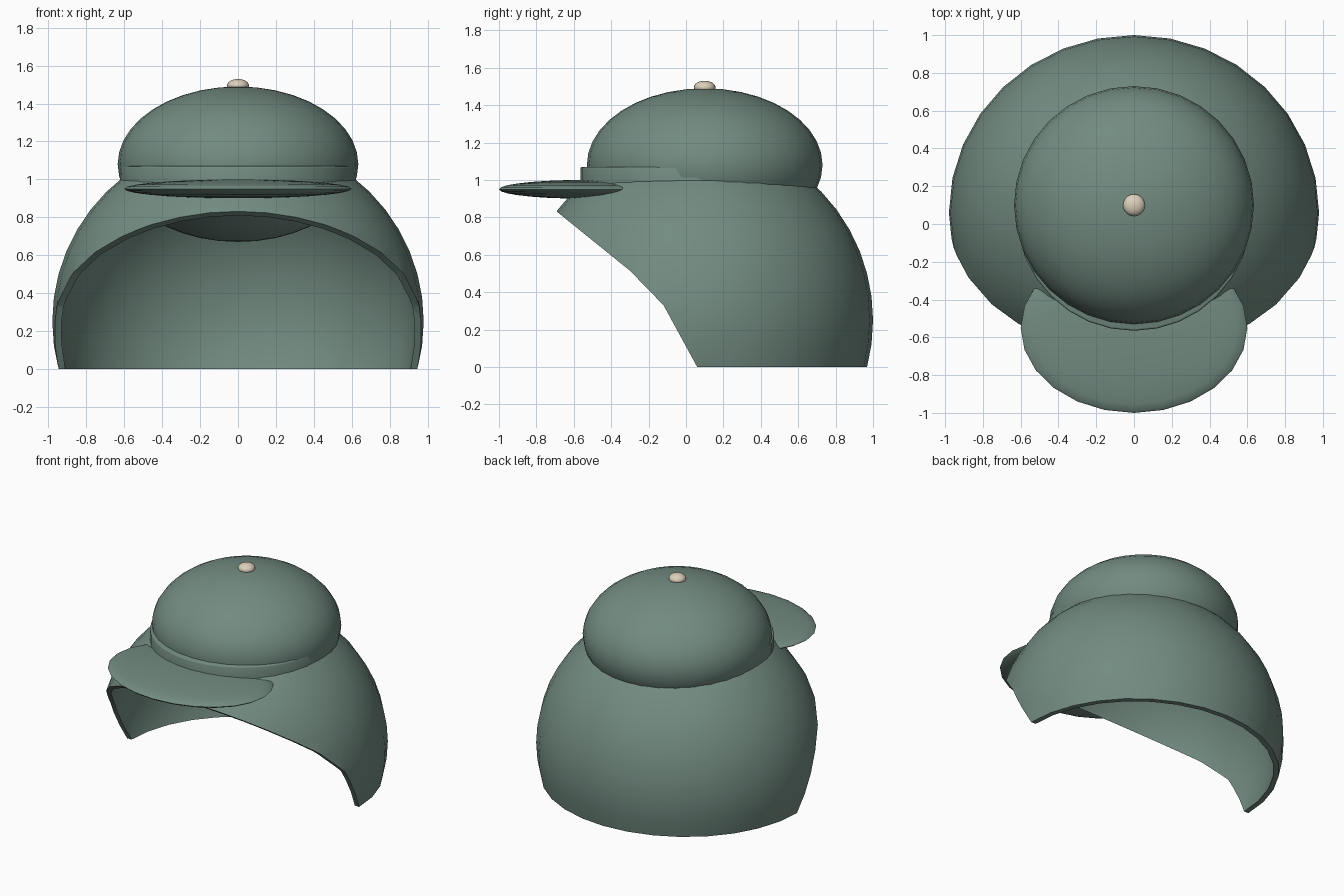
import bpy, bmesh, math
from mathutils import Matrix

if "Cube" in bpy.data.objects:
    bpy.data.objects.remove(bpy.data.objects["Cube"])


def material(name, rgb):
    m = bpy.data.materials.new(name)
    m.diffuse_color = (*rgb, 1)
    m.use_nodes = True
    m.node_tree.nodes["Principled BSDF"].inputs["Base Color"].default_value = m.diffuse_color
    return m


green = material("green_cloth", (0.17, 0.26, 0.22))
beige = material("beige", (0.72, 0.63, 0.50))


def add_ellipsoid(bm, centre, radii, segs, rings):
    mat = Matrix.Translation(centre) @ Matrix.Diagonal((*radii, 1))
    return bmesh.ops.create_uvsphere(bm, u_segments=segs, v_segments=rings, radius=1, matrix=mat)["verts"]


def to_object(bm, name, mat):
    me = bpy.data.meshes.new(name)
    bm.to_mesh(me)
    bm.free()
    ob = bpy.data.objects.new(name, me)
    bpy.context.collection.objects.link(ob)
    if mat:
        me.materials.append(mat)
    return ob


def select(ob):
    bpy.ops.object.select_all(action="DESELECT")
    ob.select_set(True)
    bpy.context.view_layer.objects.active = ob


def smooth(ob, deg=35):
    select(ob)
    bpy.ops.object.shade_smooth_by_angle(angle=math.radians(deg))


def ellipsoid(name, centre, radii, segs, rings, mat):
    bm = bmesh.new()
    add_ellipsoid(bm, centre, radii, segs, rings)
    ob = to_object(bm, name, mat)
    smooth(ob)
    return ob


# Hood: thin hollow ellipsoid shell
centre, t = (0, 0.06, 0.25), 0.035
bm = bmesh.new()
add_ellipsoid(bm, centre, (0.98, 0.94, 0.97), 32, 24)
inner = set(add_ellipsoid(bm, centre, (0.98 - t, 0.94 - t, 0.97 - t), 32, 24))
bmesh.ops.reverse_faces(bm, faces=[f for f in bm.faces if f.verts[0] in inner])
hood = to_object(bm, "hood", green)

# Side profile of the kept region: open face and flat bottom
profile = [(0.06, 0), (1.3, 0), (1.3, 1.5), (-1.3, 1.5), (-1.3, 1.33),
           (-0.69, 0.83), (-0.3, 0.515), (-0.12, 0.33)]
bm = bmesh.new()
face = bm.faces.new([bm.verts.new((-1.3, y, z)) for y, z in profile])
ext = bmesh.ops.extrude_face_region(bm, geom=[face])["geom"]
bmesh.ops.translate(bm, vec=(2.6, 0, 0), verts=[v for v in ext if isinstance(v, bmesh.types.BMVert)])
bmesh.ops.recalc_face_normals(bm, faces=bm.faces[:])
cutter = to_object(bm, "hood_cutter", None)
cutter.hide_render = True

mod = hood.modifiers.new("face_opening", "BOOLEAN")
mod.operation, mod.solver, mod.object = "INTERSECT", "EXACT", cutter
select(hood)
bpy.ops.object.modifier_apply(modifier=mod.name)
bpy.data.objects.remove(cutter)
smooth(hood)

# Cap crown, brim and top button
ellipsoid("crown", (0, 0.1, 1.08), (0.635, 0.63, 0.41), 32, 20, green)
ellipsoid("brim", (0, -0.55, 0.95), (0.6, 0.45, 0.05), 24, 14, green)
ellipsoid("top_button", (0, 0.1, 1.495), (0.058, 0.058, 0.035), 20, 12, beige)

# Band that shows around the front of the crown
bm = bmesh.new()
bmesh.ops.create_cone(bm, cap_ends=True, segments=32, radius1=0.622, radius2=0.622, depth=0.1,
                      matrix=Matrix.Translation((0, 0.057, 1.02)))
rim = [e for e in bm.edges if all(v.co.z > 1.06 for v in e.verts)]
bmesh.ops.bevel(bm, geom=rim, offset=0.01, segments=2, affect="EDGES", profile=0.5)
smooth(to_object(bm, "front_band", green), 50)
